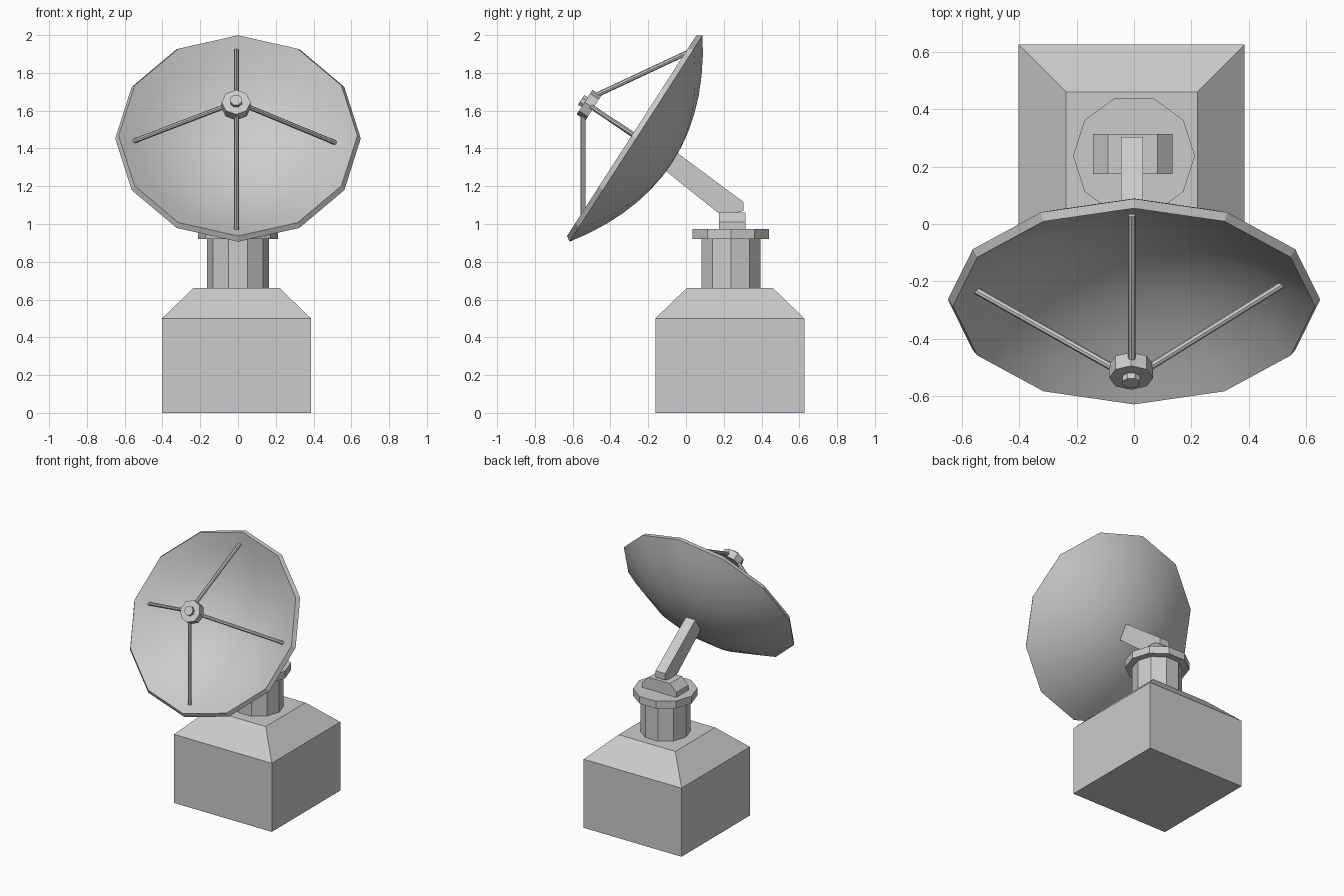
import bpy, bmesh, math
from mathutils import Vector, Matrix

if "Cube" in bpy.data.objects:
    bpy.data.objects.remove(bpy.data.objects["Cube"])

TILT = Matrix.Rotation(math.radians(57.2), 4, 'X')      # dish axis: forward and up
DISH = Matrix.Translation((0, -0.264, 1.4525)) @ TILT


def finish(name, bm, smooth=None):
    bmesh.ops.recalc_face_normals(bm, faces=bm.faces)
    me = bpy.data.meshes.new(name)
    bm.to_mesh(me)
    bm.free()
    ob = bpy.data.objects.new(name, me)
    bpy.context.collection.objects.link(ob)
    if smooth:
        bpy.ops.object.select_all(action='DESELECT')
        ob.select_set(True)
        bpy.context.view_layer.objects.active = ob
        bpy.ops.object.shade_smooth_by_angle(angle=math.radians(smooth))
    return ob


def lathe(name, profile, sides, matrix, phase=0.0, smooth=None):
    """Revolve (radius, height) points round local z; zero radius makes a pole."""
    bm = bmesh.new()
    rings = []
    for r, h in profile:
        n = 1 if r == 0 else sides
        rings.append([bm.verts.new((r * math.cos(phase + math.tau * i / sides),
                                    r * math.sin(phase + math.tau * i / sides), h))
                      for i in range(n)])
    for a, b in zip(rings, rings[1:]):
        for i in range(sides):
            j = (i + 1) % sides
            quad = [a[i % len(a)], a[j % len(a)], b[j % len(b)], b[i % len(b)]]
            bm.faces.new(list(dict.fromkeys(quad)))
    for ring in (rings[0], rings[-1]):
        if len(ring) > 1:
            bm.faces.new(ring)
    bm.transform(matrix)
    return finish(name, bm, smooth)


def prism(name, points, direction):
    """Extrude a flat outline."""
    bm = bmesh.new()
    face = bm.faces.new([bm.verts.new(p) for p in points])
    ext = bmesh.ops.extrude_face_region(bm, geom=[face], use_keep_orig=True)
    bmesh.ops.translate(bm, vec=direction,
                        verts=[v for v in ext['geom'] if isinstance(v, bmesh.types.BMVert)])
    return finish(name, bm)


def rod(name, a, b, radius, sides=8):
    a, b = Vector(a), Vector(b)
    m = Matrix.Translation(a) @ (b - a).to_track_quat('Z', 'Y').to_matrix().to_4x4()
    return lathe(name, [(radius, 0), (radius, (b - a).length)], sides, m)


# Square base with tapered top
s = math.sqrt(2)
lathe("base", [(0.3945 * s, 0), (0.3945 * s, 0.5), (0.229 * s, 0.66)], 4,
      Matrix.Translation((-0.008, 0.232, 0)), math.pi / 4)

# Ten-sided column and collar
at = Matrix.Translation((0, 0.238, 0))
lathe("column", [(0.165, 0.65), (0.165, 0.93)], 10, at)
lathe("collar", [(0.213, 0.92), (0.213, 0.973)], 10, at)

# Pivot block with chamfered shoulders
prism("pivot_block", [(x, 0.175, z) for x, z in
      [(-0.143, 0.97), (0.135, 0.97), (0.135, 1.01), (0.082, 1.06), (-0.09, 1.06), (-0.143, 1.01)]],
      (0, 0.14, 0))

# Support arm
prism("support_arm", [(-0.045, y, z) for y, z in
      [(0.172, 1.057), (0.262, 1.057), (0.304, 1.07), (0.304, 1.117), (-0.048, 1.378), (-0.106, 1.28)]],
      (0.077, 0, 0))

# Dish: outer bowl, bevelled rim, inner bowl
N = 7
outer = [(0.65 * i / N, -0.23 * (1 - (i / N) ** 2)) for i in range(N + 1)]
inner = [(0.632 * i / N, 0.028 - 0.243 * (1 - (i / N) ** 2)) for i in range(N, -1, -1)]
lathe("dish", outer + inner, 12, DISH, smooth=25)

# Feed hub and nub in front of the dish
hub = Matrix.Translation((-0.01, -0.537, 1.645)) @ TILT
lathe("feed_hub", [(0.077, -0.056), (0.077, 0)], 8, hub, math.pi / 2)
lathe("feed_nub", [(0.033, -0.01), (0.033, 0.022)], 8, hub, math.pi / 8)

# Struts from hub to bowl
for name, start, end in [
        ("top_strut", (-0.008, -0.50, 1.67), (-0.008, 0.03, 1.918)),
        ("bottom_strut", (-0.008, -0.545, 1.60), (-0.008, -0.545, 0.97)),
        ("left_strut", (-0.05, -0.515, 1.63), (-0.555, -0.23, 1.437)),
        ("right_strut", (0.03, -0.515, 1.63), (0.515, -0.213, 1.43))]:
    rod(name, start, end, 0.013)
